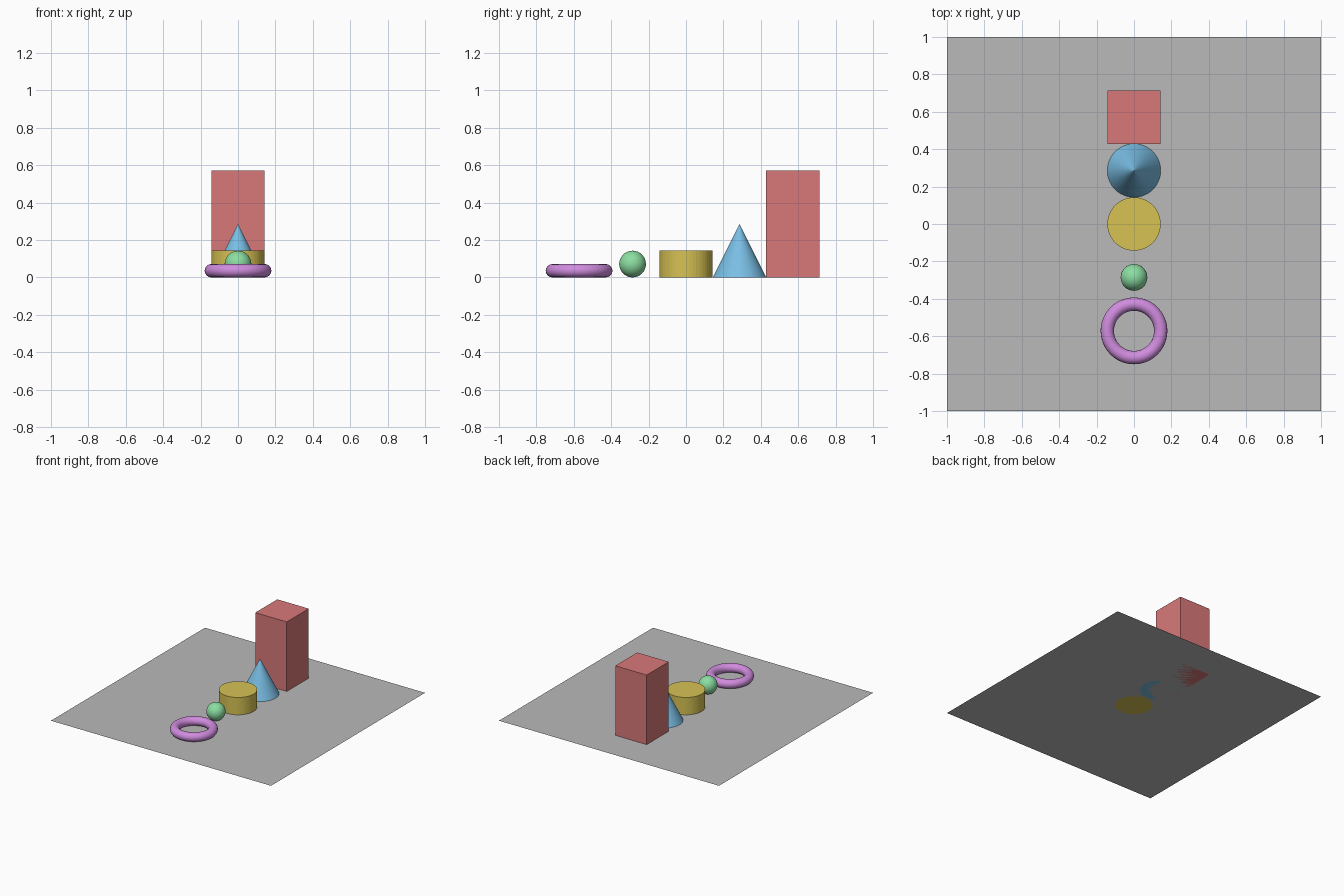
import bpy
import math

if "Cube" in bpy.data.objects:
    bpy.data.objects.remove(bpy.data.objects["Cube"])

U = 1 / 7  # layout module


def material(name, rgb):
    """Flat colour given as sRGB 0-255, stored as linear."""
    m = bpy.data.materials.new(name)
    lin = [((c / 255 + 0.055) / 1.055) ** 2.4 for c in rgb]
    m.diffuse_color = (*lin, 1)
    m.use_nodes = True
    m.node_tree.nodes["Principled BSDF"].inputs["Base Color"].default_value = m.diffuse_color
    return m


def finish(name, mat):
    ob = bpy.context.object
    ob.name = name
    ob.data.materials.append(mat)
    return ob


ops = bpy.ops.mesh

# Ground sheet
ops.primitive_plane_add(size=2)
finish("floor_sheet", material("grey", (186, 186, 186)))

# Tall block at the back
ops.primitive_cube_add(size=1, location=(0, 4 * U, 2 * U))
block = finish("tall_block", material("red", (217, 121, 121)))
block.scale = (2 * U, 2 * U, 4 * U)

# Cone
ops.primitive_cone_add(vertices=48, radius1=U, depth=2 * U, location=(0, 2 * U, U))
finish("cone", material("blue", (121, 190, 228)))

# Short cylinder in the middle
ops.primitive_cylinder_add(vertices=48, radius=U, depth=U, location=(0, 0, U / 2))
finish("short_cylinder", material("yellow", (215, 194, 84)))

# Ball
ops.primitive_uv_sphere_add(segments=32, ring_count=16, radius=U / 2,
                            location=(0, -2 * U, U / 2))
finish("ball", material("green", (140, 222, 162)))

# Ring at the front
ops.primitive_torus_add(major_radius=U, minor_radius=U / 4, major_segments=48,
                        minor_segments=16, location=(0, -4 * U, U / 4))
finish("ring", material("purple", (208, 140, 222)))

# Soften the rounded parts
for name in ("ball", "ring"):
    bpy.ops.object.select_all(action='DESELECT')
    ob = bpy.data.objects[name]
    ob.select_set(True)
    bpy.context.view_layer.objects.active = ob
    bpy.ops.object.shade_smooth_by_angle(angle=math.radians(35))
